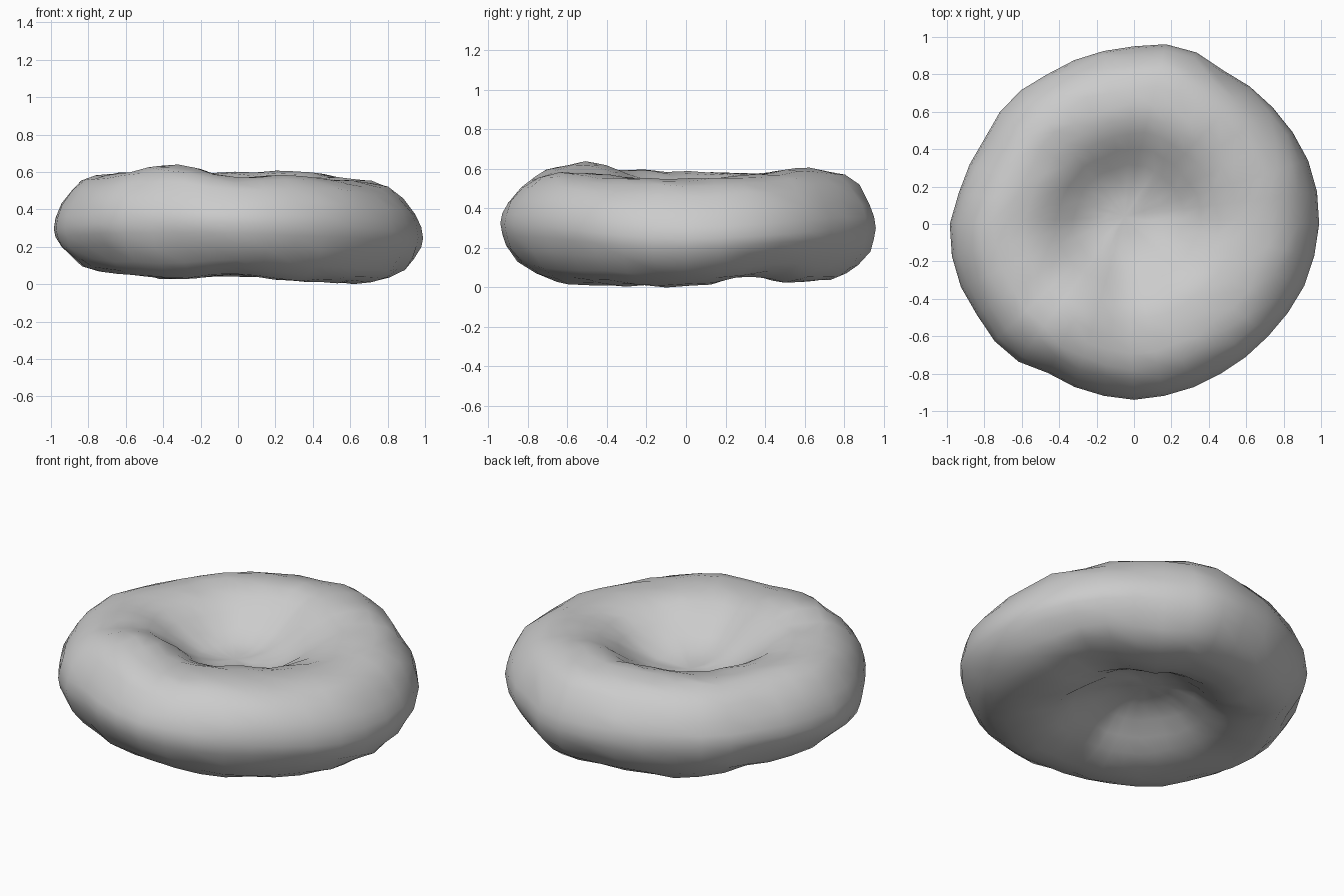
import bpy, bmesh, math, random

if "Cube" in bpy.data.objects:
    bpy.data.objects.remove(bpy.data.objects["Cube"])

random.seed(4)
SEGMENTS = 36

# Values around the rim, counter-clockwise from +x
OUTLINE = [.99, .995, .98, .965, .95, .985, .95, .935, .925, .94, .92, .94,
           .985, .99, .97, .975, .92, .93, .94, .93, .925, .93, .95, .975]
RIM_TOP = [.55, .575, .605, .60, .59, .58, .59, .60, .64, .58, .59, .56]
RIM_BOTTOM = [.01, .065, .025, .05, .03, .07, .08, .06, .03, .06, .02, .015]
WAIST = [.25, .30, .32, .30, .34, .32]

# Cross-section: (share of radius, share of rim height above the waist)
PROFILE = [(.10, .24), (.20, .30), (.30, .46), (.39, .68), (.48, .87), (.57, .97),
           (.66, 1.0), (.75, .98), (.83, .89), (.90, .72), (.96, .44), (.99, .2)]


def around(values, angle):
    """Smoothly interpolate a closed list of values at an angle."""
    n = len(values)
    p = (angle / math.tau % 1) * n
    i = int(p) % n
    t = p - int(p)
    t = t * t * (3 - 2 * t)
    return values[i] * (1 - t) + values[(i + 1) % n] * t


def mean(values):
    return sum(values) / len(values)


def ring(bm, share, height, rim):
    """One closed loop of the disc; the dimple sits slightly off centre."""
    verts = []
    blend = min(1, share / .6)
    for i in range(SEGMENTS):
        a = math.tau * i / SEGMENTS
        r = around(OUTLINE, a) * share
        low = mean(WAIST)
        waist = low + (around(WAIST, a) - low) * blend
        edge = mean(rim) + (around(rim, a) - mean(rim)) * blend
        z = waist + (edge - waist) * height
        z += random.uniform(-.008, .008) * blend * (share < .97)
        if share < .97:
            r += random.uniform(-.012, .012) * blend
        shift = max(0, 1 - share)
        verts.append(bm.verts.new((r * math.cos(a) - .05 * shift,
                                   r * math.sin(a) + .04 * shift, z)))
    return verts


# Dimpled disc: upper dimple, rounded rim, lower dimple
bm = bmesh.new()
loops = [ring(bm, s, h, RIM_TOP) for s, h in PROFILE]
loops.append(ring(bm, 1.0, 0, RIM_TOP))
loops += [ring(bm, s, h, RIM_BOTTOM) for s, h in reversed(PROFILE)]
for a, b in zip(loops, loops[1:]):
    for i in range(SEGMENTS):
        j = (i + 1) % SEGMENTS
        bm.faces.new((a[i], b[i], b[j], a[j]))

# Dimple centres
for loop in (loops[0], loops[-1]):
    z = sum(v.co.z for v in loop) / SEGMENTS
    centre = bm.verts.new((-.05, .04, z))
    for i in range(SEGMENTS):
        bm.faces.new((centre, loop[i], loop[(i + 1) % SEGMENTS]))
bmesh.ops.recalc_face_normals(bm, faces=bm.faces)

# Rest on the ground
lowest = min(v.co.z for v in bm.verts)
for v in bm.verts:
    v.co.z -= lowest

mesh = bpy.data.meshes.new("dimpled_disc")
bm.to_mesh(mesh)
bm.free()
disc = bpy.data.objects.new("dimpled_disc", mesh)
bpy.context.collection.objects.link(disc)

grey = bpy.data.materials.new("light grey")
grey.diffuse_color = (.6, .6, .6, 1)
grey.use_nodes = True
grey.node_tree.nodes["Principled BSDF"].inputs["Base Color"].default_value = grey.diffuse_color
mesh.materials.append(grey)

bpy.context.view_layer.objects.active = disc
disc.select_set(True)
bpy.ops.object.shade_smooth_by_angle(angle=math.radians(40))
